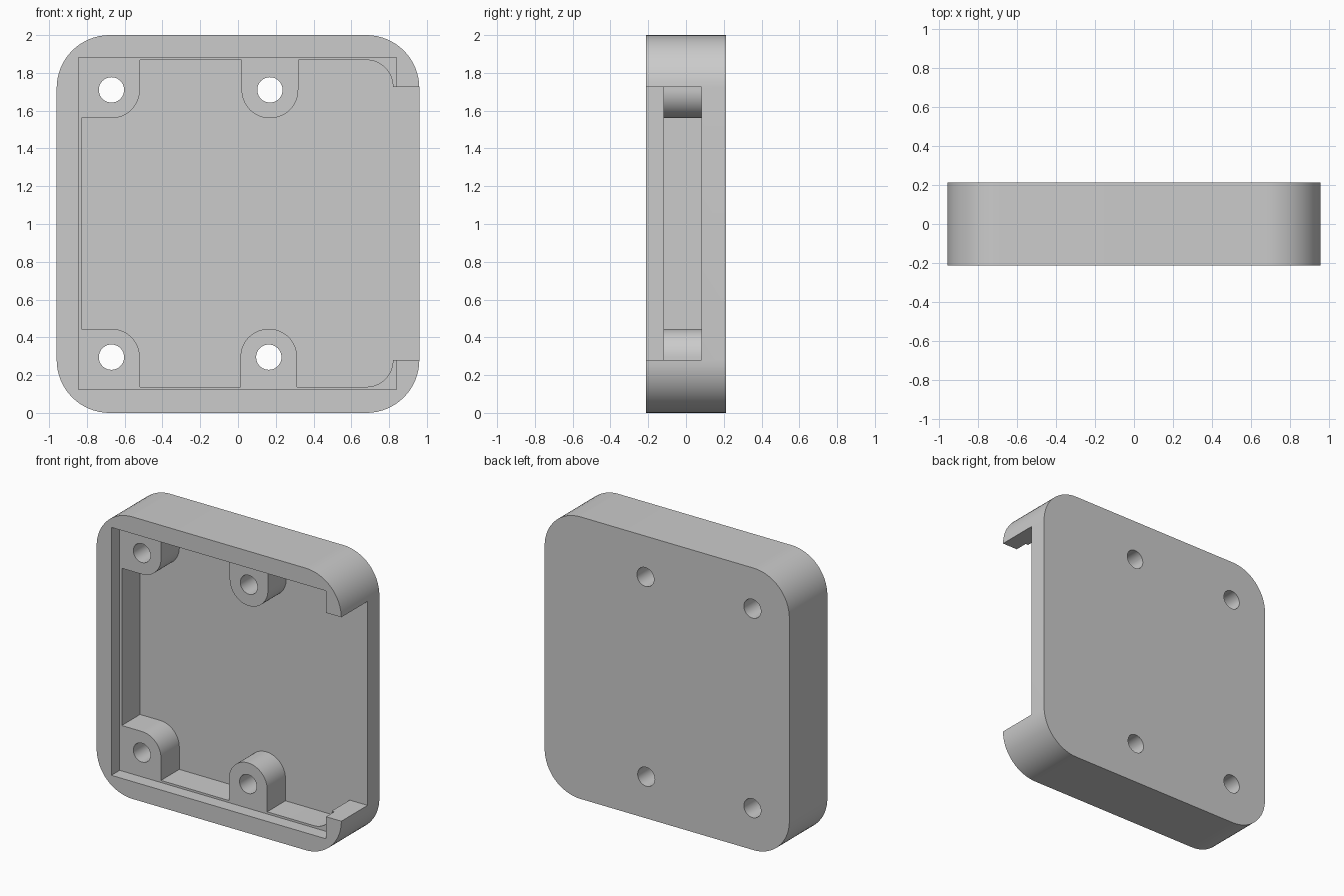
import bpy
import bmesh
from math import sin, cos, pi, radians

if "Cube" in bpy.data.objects:
    bpy.data.objects.remove(bpy.data.objects["Cube"], do_unlink=True)

grey = bpy.data.materials.new("plain grey")
grey.use_nodes = True
colour = (0.6, 0.6, 0.6, 1)
grey.diffuse_color = colour
grey.node_tree.nodes["Principled BSDF"].inputs["Base Color"].default_value = colour


def arc(x, z, r, start, end, steps=16):
    """Points along an arc in the front plane, angles in degrees."""
    angles = [radians(start + (end - start) * i / steps) for i in range(steps + 1)]
    return [(x + r * cos(a), z + r * sin(a)) for a in angles]


def rect(x0, x1, z0, z1):
    return [(x0, z0), (x1, z0), (x1, z1), (x0, z1)]


def prism(name, outline, front, back):
    """Extrude a front-plane outline from front to back along y."""
    bm = bmesh.new()
    face = bm.faces.new([bm.verts.new((x, front, z)) for x, z in outline])
    new = bmesh.ops.extrude_face_region(bm, geom=[face])["geom"]
    verts = [v for v in new if isinstance(v, bmesh.types.BMVert)]
    bmesh.ops.translate(bm, verts=verts, vec=(0, back - front, 0))
    bmesh.ops.recalc_face_normals(bm, faces=bm.faces)
    mesh = bpy.data.meshes.new(name)
    bm.to_mesh(mesh)
    bm.free()
    mesh.materials.append(grey)
    obj = bpy.data.objects.new(name, mesh)
    bpy.context.collection.objects.link(obj)
    return obj


def cut(target, cutter):
    """Subtract the cutter from the target, then discard it."""
    cutter.hide_render = True
    mod = target.modifiers.new("cut", "BOOLEAN")
    mod.operation = "DIFFERENCE"
    mod.solver = "EXACT"
    mod.object = cutter
    bpy.context.view_layer.objects.active = target
    bpy.ops.object.modifier_apply(modifier=mod.name)
    bpy.data.objects.remove(cutter, do_unlink=True)


# Outer block with rounded corners
half_x, half_y, corner = 0.96, 0.213, 0.28
cx = half_x - corner
block = (arc(cx, 2 - corner, corner, 0, 90) + arc(-cx, 2 - corner, corner, 90, 180)
         + arc(-cx, corner, corner, 180, 270) + arc(cx, corner, corner, 270, 360))
case = prism("enclosure_body", block, -half_y, half_y)

# Main pocket, whose outline leaves the four screw posts standing
left_x, top_x, low_x = -0.67, 0.169, 0.163
high_z, low_z, post = 1.71, 0.295, 0.15
roof, base, side = 1.868, 0.138, 0.82
pocket = ([(-0.828, high_z - post)]
          + [(-0.828, low_z + post)]
          + arc(left_x, low_z, post, 90, 0) + [(left_x + post, base)]
          + [(low_x - post, base)] + arc(low_x, low_z, post, 180, 0, 32)
          + [(low_x + post, base)]
          + arc(side - 0.14, base + 0.14, 0.14, 270, 360)
          + arc(side - 0.14, roof - 0.14, 0.14, 0, 90)
          + [(top_x + post, roof)] + arc(top_x, high_z, post, 0, -180, 32)
          + [(top_x - post, roof)]
          + [(left_x + post, roof)] + arc(left_x, high_z, post, 0, -90))
cut(case, prism("pocket_cutter", pocket, -0.16, 0.085))

# Shallow lid recess around the pocket
cut(case, prism("recess_cutter", rect(-0.844, 0.84, 0.123, 1.881), -0.3, -0.12))

# Opening through the side wall
cut(case, prism("opening_cutter", rect(0.819, 1.1, 0.28, 1.726), -0.35, 0.081))

# Screw holes through the posts and the back
for x, z in ((left_x, high_z), (top_x, high_z), (left_x, low_z), (low_x, low_z)):
    cut(case, prism("hole_cutter", arc(x, z, 0.067, 0, 360, 40)[:-1], -0.4, 0.4))

# Smooth curves with sharp edges kept
bpy.ops.object.select_all(action="DESELECT")
case.select_set(True)
bpy.context.view_layer.objects.active = case
bpy.ops.object.shade_smooth_by_angle(angle=radians(30))
